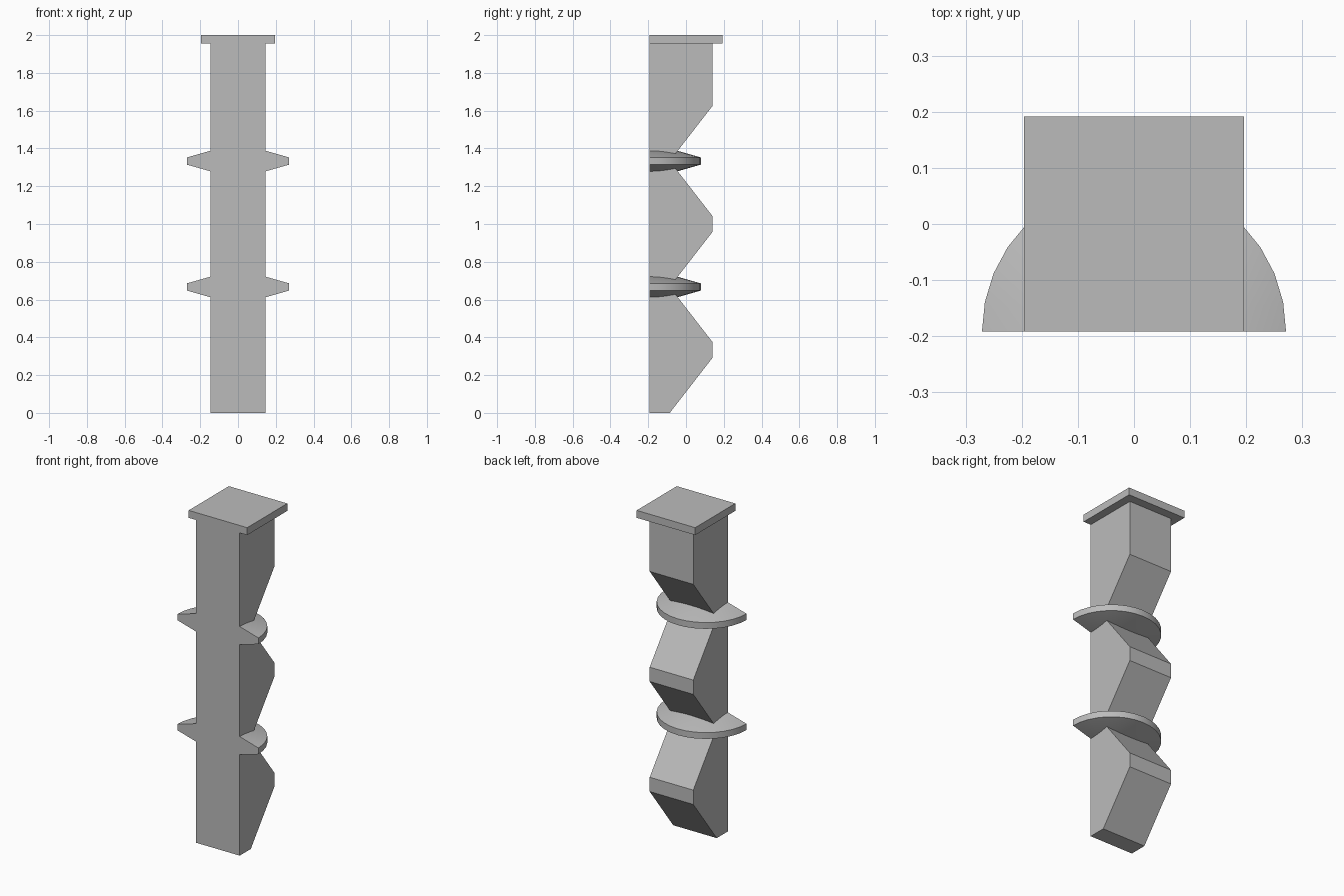
import bpy
import bmesh
import math

cube = bpy.data.objects.get("Cube")
if cube:
    bpy.data.objects.remove(cube, do_unlink=True)

FRONT, BACK = -0.192, 0.139      # depth limits of the shaft
HALF_W = 0.146                   # half width of the shaft
NOTCH = -0.086                   # depth of the notch bottoms
PITCH = 2 / 3                    # height of one shaft segment
SHAFT_TOP = 1.955

grey = bpy.data.materials.new("grey")
grey.use_nodes = True
colour = (0.5, 0.5, 0.5, 1)
grey.diffuse_color = colour
grey.node_tree.nodes["Principled BSDF"].inputs["Base Color"].default_value = colour


def finish(name, bm):
    """Turn a bmesh into a named grey object."""
    bmesh.ops.recalc_face_normals(bm, faces=bm.faces)
    mesh = bpy.data.meshes.new(name)
    bm.to_mesh(mesh)
    bm.free()
    mesh.materials.append(grey)
    obj = bpy.data.objects.new(name, mesh)
    bpy.context.collection.objects.link(obj)
    return obj


def extrude(bm, verts, offset):
    face = bm.faces.new(verts)
    new = bmesh.ops.extrude_face_region(bm, geom=[face])["geom"]
    moved = [v for v in new if isinstance(v, bmesh.types.BMVert)]
    bmesh.ops.translate(bm, vec=offset, verts=moved)


# Shaft: side profile with notched back, extruded across the width
profile = [(FRONT, 0)]
for i in range(3):
    base = i * PITCH
    profile += [(NOTCH, base), (BACK, base + 0.29), (BACK, base + PITCH - 0.29)]
profile[-1] = (BACK, SHAFT_TOP)
profile.append((FRONT, SHAFT_TOP))
bm = bmesh.new()
extrude(bm, [bm.verts.new((-HALF_W, y, z)) for y, z in profile], (2 * HALF_W, 0, 0))
finish("shaft", bm)

# Cap: square slab flush with the front
bm = bmesh.new()
corners = [(-1, -1), (1, -1), (1, 1), (-1, 1)]
extrude(bm, [bm.verts.new((x * 0.196, y * 0.192, SHAFT_TOP)) for x, y in corners],
        (0, 0, 2 - SHAFT_TOP))
finish("cap", bm)

# Rings: half discs with tapered faces, one at each notch
section = [(0, -0.096), (0.271, -0.019), (0.271, 0.019), (0, 0.096)]
for name, level in (("lower_ring", PITCH), ("upper_ring", 2 * PITCH)):
    bm = bmesh.new()
    verts = [bm.verts.new((r, FRONT, level + z)) for r, z in section]
    edges = [bm.edges.new(pair) for pair in zip(verts, verts[1:])]
    bmesh.ops.spin(bm, geom=verts + edges, cent=(0, FRONT, level), axis=(0, 0, 1),
                   angle=math.pi, steps=16)
    bmesh.ops.remove_doubles(bm, verts=bm.verts, dist=0.0001)
    bmesh.ops.holes_fill(bm, edges=[e for e in bm.edges if e.is_boundary], sides=0)
    ring = finish(name, bm)
    bpy.ops.object.select_all(action="DESELECT")
    ring.select_set(True)
    bpy.context.view_layer.objects.active = ring
    bpy.ops.object.shade_smooth_by_angle(angle=math.radians(30))
